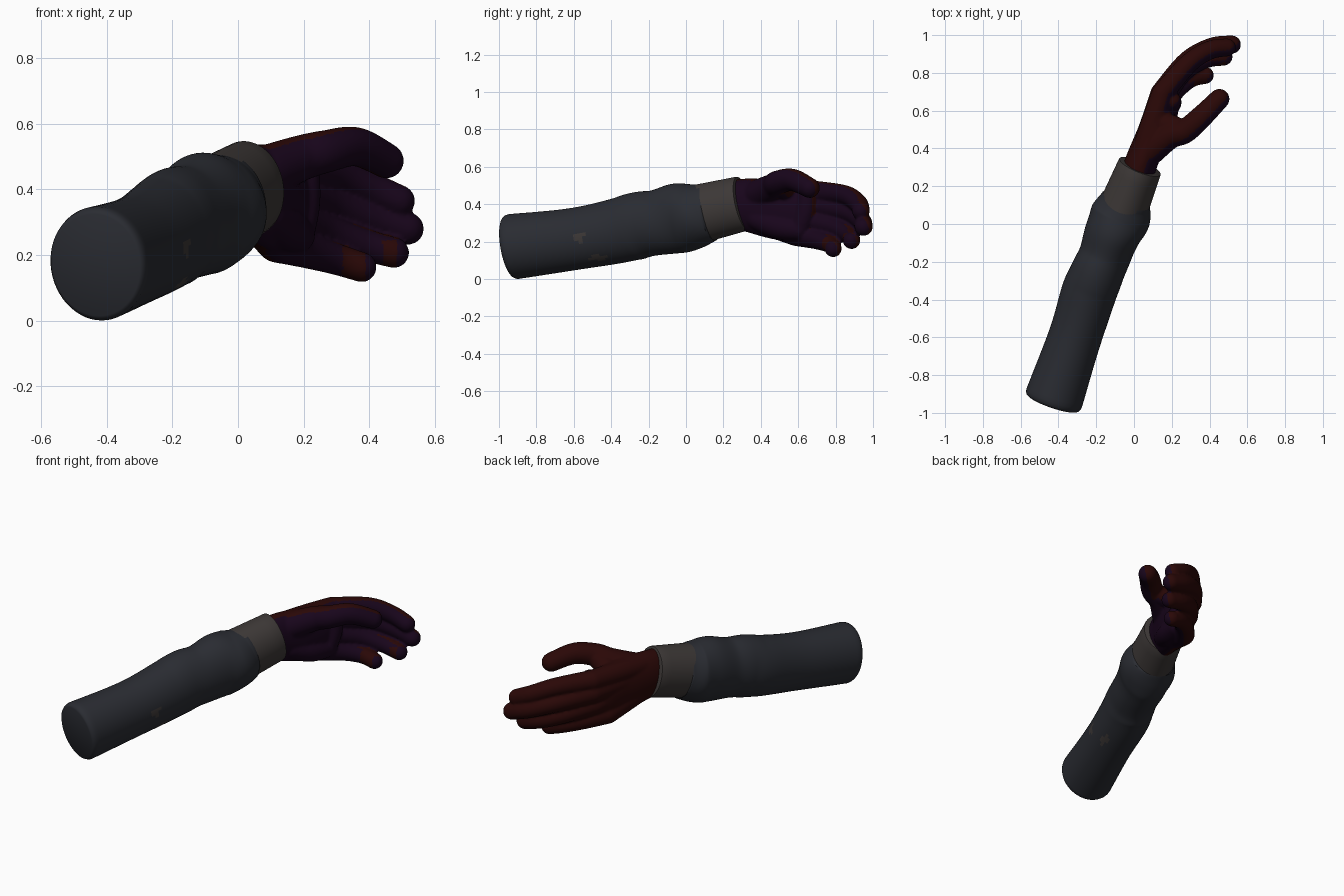
import bpy, bmesh, math
from mathutils import Vector

if "Cube" in bpy.data.objects:
    bpy.data.objects.remove(bpy.data.objects["Cube"])


def material(name, rgb):
    m = bpy.data.materials.new(name)
    m.diffuse_color = (*rgb, 1)
    m.use_nodes = True
    m.node_tree.nodes["Principled BSDF"].inputs["Base Color"].default_value = m.diffuse_color
    return m


SLEEVE = material("slate grey cloth", (0.023, 0.025, 0.032))
CUFF = material("warm grey cuff", (0.047, 0.040, 0.038))
BACK = material("dark red", (0.023, 0.0023, 0.002))
PALM = material("dark purple", (0.009, 0.0015, 0.011))


def spline(stations, steps):
    """Smooth (Catmull-Rom) samples through rows of (x, y, z, width, height)."""
    p = [stations[0]] + list(stations) + [stations[-1]]
    rows = []
    for i in range(1, len(p) - 2):
        for s in range(steps):
            t = s / steps
            rows.append([0.5 * (2 * b + (c - a) * t + (2 * a - 5 * b + 4 * c - d) * t * t
                                + (3 * b - a - 3 * c + d) * t ** 3)
                         for a, b, c, d in zip(p[i - 1], p[i], p[i + 1], p[i + 2])])
    rows.append(list(stations[-1]))
    return rows


def loft(bm, rows, sides=32, ripple=None):
    """Closed tube of elliptical rings along the rows."""
    rings = []
    n = len(rows)
    for i, (x, y, z, w, h) in enumerate(rows):
        a, b = rows[max(i - 1, 0)], rows[min(i + 1, n - 1)]
        t = (Vector(b[:3]) - Vector(a[:3])).normalized()
        u = t.cross(Vector((0, 0, 1))).normalized()
        v = u.cross(t)
        ring = []
        for k in range(sides):
            ang = 2 * math.pi * k / sides
            f = 1 + (ripple(i / (n - 1), ang) if ripple else 0)
            ring.append(bm.verts.new(Vector((x, y, z)) + u * math.cos(ang) * w * f
                                     + v * math.sin(ang) * h * f))
        rings.append(ring)
    for r, q in zip(rings, rings[1:]):
        for k in range(sides):
            j = (k + 1) % sides
            bm.faces.new((r[k], r[j], q[j], q[k]))
    bm.faces.new(rings[0][::-1])
    bm.faces.new(rings[-1])


def finish(bm, name, mats):
    bmesh.ops.recalc_face_normals(bm, faces=bm.faces)
    me = bpy.data.meshes.new(name)
    bm.to_mesh(me)
    bm.free()
    ob = bpy.data.objects.new(name, me)
    bpy.context.collection.objects.link(ob)
    for m in mats:
        me.materials.append(m)
    return ob


def shade(ob, angle=50):
    bpy.ops.object.select_all(action='DESELECT')
    ob.select_set(True)
    bpy.context.view_layer.objects.active = ob
    bpy.ops.object.shade_smooth_by_angle(angle=math.radians(angle))


# Sleeve: wrinkled cloth tube with rounded ends
bm = bmesh.new()
rows = spline([(-.423, -.922, .174, .155, .175), (-.315, -.605, .213, .141, .166),
               (-.238, -.365, .258, .146, .174), (-.198, -.265, .285, .142, .180),
               (-.155, -.165, .300, .138, .174), (-.108, -.04, .325, .150, .187),
               (-.07, .045, .336, .160, .174), (-.04, .12, .358, .134, .155)], 12)
first, last = rows[0], rows[-1]
d = Vector((.32, .93, .17)).normalized()
for off, s in ((.012, .985), (.022, .95), (.027, .90)):
    c = Vector(first[:3]) - d * off
    rows.insert(0, [*c, first[3] * s, first[4] * s])
c = Vector(last[:3]) + d * .012
rows.append([*c, last[3] * .94, last[4] * .94])


def wrinkle(t, a):
    return .014 * min(1, t * 1.6) * math.sin(2 * a + 26 * t) * math.sin(a - 9 * t + 1)


loft(bm, rows, 56, wrinkle)
sleeve = finish(bm, "sleeve", [SLEEVE, CUFF])
for f in sleeve.data.polygons:      # small worn patches on the lower inner side
    x, y, z = f.center
    if f.normal.x > 0 and (abs(y + .57) < .025 and abs(z - .22) < .025
                           or abs(y + .47) < .045 and abs(z - .115) < .014):
        f.material_index = 1
shade(sleeve, 60)

# Cuff: plain oval band
bm = bmesh.new()
near, far = Vector((-.06, .075, .35)), Vector((.032, .305, .405))
band = []
for t, s in ((0, .9), (.005, 1), (.25, 1), (.5, 1), (.75, 1), (.97, 1), (.995, .985), (1, .95)):
    c = near.lerp(far, t)
    band.append([*c, (.132 - .014 * t) * s, (.157 - .01 * t) * s])
loft(bm, band, 56)
shade(finish(bm, "cuff", [CUFF]))

# Hand: palm, fingers and thumb fused by a remesh
bm = bmesh.new()


def digit(points):
    """Round-ended tapering tube through (x, y, z, radius) points."""
    loft(bm, spline([(*p, p[3]) for p in points], 8), 24)
    for p in (points[0], points[-1]):
        ret = bmesh.ops.create_uvsphere(bm, u_segments=24, v_segments=14, radius=p[3])
        bmesh.ops.translate(bm, verts=ret["verts"], vec=p[:3])


loft(bm, spline([(.015, .25, .392, .088, .138), (.04, .33, .395, .087, .143),
                 (.097, .47, .375, .085, .160), (.14, .60, .358, .078, .160),
                 (.17, .67, .355, .055, .13)], 8), 40)
fingers = [
    [(.150, .69, .468, .058), (.29, .85, .45, .052), (.40, .92, .405, .050), (.492, .935, .365, .048)],
    [(.147, .69, .395, .061), (.28, .86, .36, .053), (.41, .935, .315, .051), (.518, .95, .28, .049)],
    [(.150, .66, .315, .060), (.26, .805, .275, .052), (.375, .872, .235, .049), (.475, .885, .207, .047)],
    [(.120, .59, .240, .064), (.21, .70, .213, .054), (.30, .77, .187, .048), (.377, .787, .163, .046)],
]
for finger, z in zip(fingers, (.465, .42, .37, .32)):
    digit(finger)
    knuckle = finger[0]
    digit([(.045, .36, z, .064), ((.045 + knuckle[0]) / 2, (.36 + knuckle[1]) / 2,
                                  (z + knuckle[2]) / 2, .064), knuckle])
# heel of the palm, finger roots and thumb web
digit([(.09, .38, .32, .06), (.145, .49, .28, .065), (.18, .60, .262, .056)])
digit([(.18, .61, .27, .055), (.195, .64, .36, .056), (.20, .65, .45, .05)])
digit([(.12, .52, .46, .06), (.18, .525, .48, .058), (.23, .51, .495, .055)])
# thumb
digit([(.085, .39, .455, .08), (.19, .467, .495, .070), (.27, .492, .516, .065),
       (.36, .57, .530, .060), (.452, .662, .487, .054)])
raw = finish(bm, "hand_raw", [])
mod = raw.modifiers.new("fuse", 'REMESH')
mod.mode = 'VOXEL'
mod.voxel_size = .008
mod = raw.modifiers.new("soften", 'SMOOTH')
mod.factor = .5
mod.iterations = 6
dg = bpy.context.evaluated_depsgraph_get()
mesh = bpy.data.meshes.new_from_object(raw.evaluated_get(dg))
mesh.name = "hand"
bpy.data.objects.remove(raw)
hand = bpy.data.objects.new("hand", mesh)
bpy.context.collection.objects.link(hand)
mesh.materials.clear()
mesh.materials.append(BACK)
mesh.materials.append(PALM)
inner = Vector((.72, -.65, -.22))
for f in mesh.polygons:             # palm side purple, back and two finger pads red
    x, y, z = f.center
    pad = (.32 < x < .39 and .68 < y < .80 and z < .23
           or .44 < x < .485 and .81 < y < .92 and z < .245)
    f.material_index = 1 if f.normal.dot(inner) > .27 and not pad else 0
shade(hand, 80)
